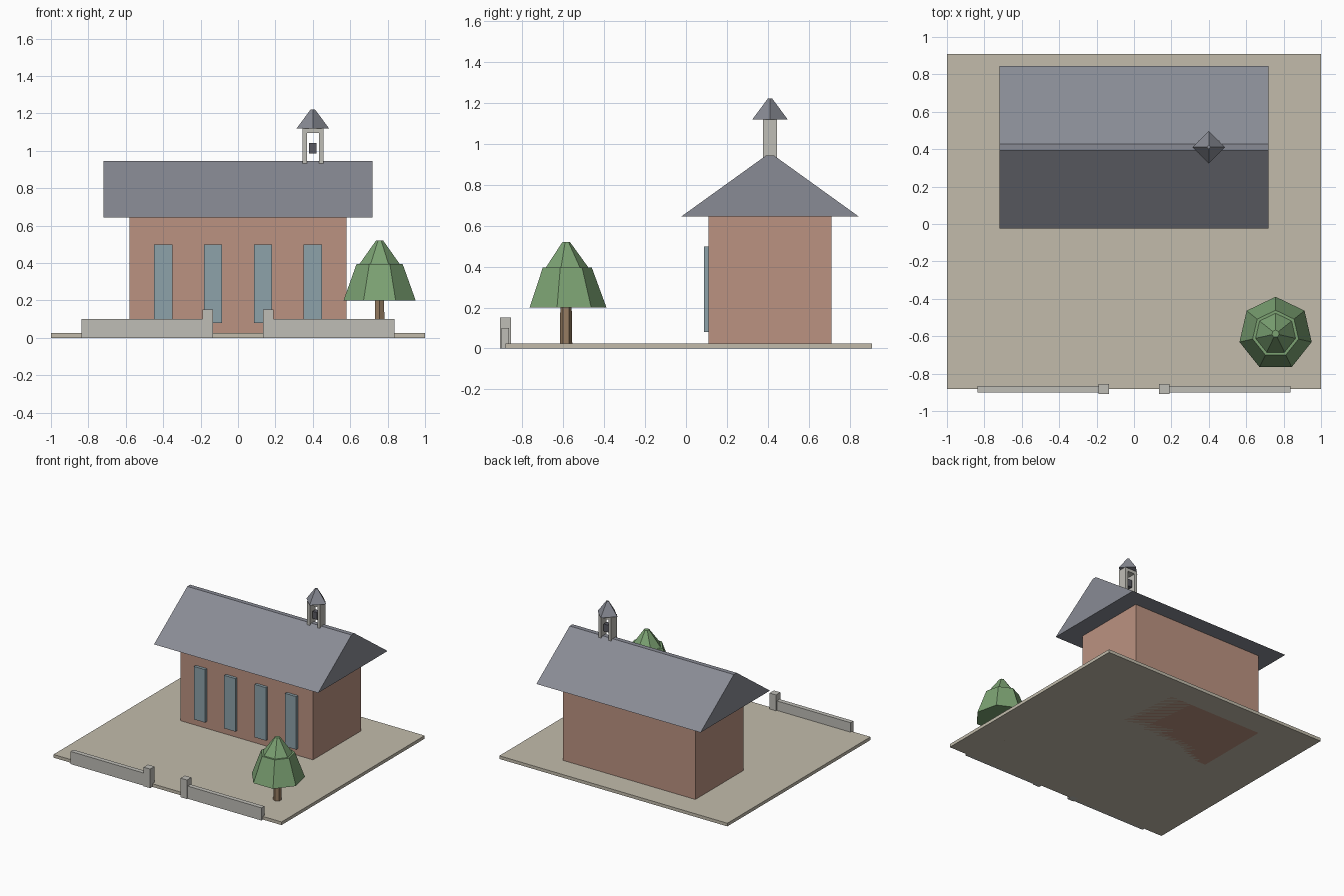
import bpy, bmesh

if "Cube" in bpy.data.objects:
    bpy.data.objects.remove(bpy.data.objects["Cube"])


def material(name, rgb):
    m = bpy.data.materials.new(name)
    m.diffuse_color = (*rgb, 1)
    m.use_nodes = True
    m.node_tree.nodes["Principled BSDF"].inputs["Base Color"].default_value = m.diffuse_color
    return m


BRICK = material("brick", (0.50, 0.29, 0.22))
SLATE = material("slate", (0.25, 0.26, 0.30))
GLASS = material("glass", (0.27, 0.36, 0.40))
PAVING = material("paving", (0.54, 0.50, 0.41))
STONE = material("stone", (0.52, 0.51, 0.47))
BARK = material("bark", (0.30, 0.20, 0.12))
LEAF = material("leaf", (0.20, 0.36, 0.17))
IRON = material("iron", (0.10, 0.10, 0.12))


def finish(name, bm, mat):
    bmesh.ops.recalc_face_normals(bm, faces=bm.faces)
    mesh = bpy.data.meshes.new(name)
    bm.to_mesh(mesh)
    bm.free()
    mesh.materials.append(mat)
    obj = bpy.data.objects.new(name, mesh)
    bpy.context.collection.objects.link(obj)
    return obj


def box(name, x, y, z, mat):
    """Box from (min, max) pairs."""
    bm = bmesh.new()
    bmesh.ops.create_cube(bm, size=1)
    for v in bm.verts:
        v.co = [a + (b - a) * (c + 0.5) for (a, b), c in zip((x, y, z), v.co)]
    return finish(name, bm, mat)


def frustum(name, x, y, z, r1, r2, sides, mat):
    """Faceted cone between the heights in z, one corner towards +y."""
    bm = bmesh.new()
    bmesh.ops.create_cone(bm, cap_ends=True, segments=sides, radius1=r1,
                          radius2=r2, depth=z[1] - z[0])
    bmesh.ops.translate(bm, verts=bm.verts, vec=(x, y, (z[0] + z[1]) / 2))
    return finish(name, bm, mat)


def around(c, width):
    return (c - width / 2, c + width / 2)


CY = 0.411  # centre line of the building

# Yard and building
box("yard", (-1, 1), (-0.883, 0.91), (0, 0.025), PAVING)
box("hall_walls", (-0.58, 0.58), around(CY, 0.6), (0, 0.645), BRICK)

# Gable roof with a narrow flat ridge
bm = bmesh.new()
profile = [(-0.435, 0.645), (0.435, 0.645), (0.018, 0.945), (-0.018, 0.945)]
end = bm.faces.new([bm.verts.new((-0.72, CY + y, z)) for y, z in profile])
out = bmesh.ops.extrude_face_region(bm, geom=[end], use_keep_orig=True)["geom"]
bmesh.ops.translate(bm, vec=(1.44, 0, 0),
                    verts=[g for g in out if isinstance(g, bmesh.types.BMVert)])
finish("roof", bm, SLATE)

# Front windows
for i in range(4):
    box(f"window_{i + 1}", around(-0.4 + i * 0.8 / 3, 0.098), (0.088, 0.125),
        (0.08, 0.5), GLASS)

# Belfry: two posts, lintel, bell and pyramid cap
BX = 0.4
for side, s in (("left", -1), ("right", 1)):
    box(f"belfry_post_{side}", around(BX + s * 0.044, 0.024), around(CY, 0.07),
        (0.92, 1.097), STONE)
box("belfry_lintel", around(BX, 0.112), around(CY, 0.07), (1.095, 1.121), STONE)
box("bell", around(BX, 0.04), around(CY, 0.04), (0.985, 1.043), IRON)
frustum("belfry_cap", BX, CY, (1.12, 1.222), 0.087, 0.011, 4, SLATE)

# Boundary wall and gate pillars
for side, s in (("left", -1), ("right", 1)):
    box(f"fence_wall_{side}", sorted((s * 0.165, s * 0.837)),
        around(-0.884, 0.036), (0, 0.1), STONE)
    box(f"gate_pillar_{side}", around(s * 0.162, 0.057),
        around(-0.883, 0.054), (0, 0.151), STONE)

# Tree
TX, TY = 0.757, -0.587
frustum("tree_trunk", TX, TY, (0, 0.25), 0.031, 0.027, 6, BARK)
frustum("tree_crown_lower", TX, TY, (0.2, 0.396), 0.198, 0.126, 7, LEAF)
frustum("tree_crown_upper", TX, TY, (0.39, 0.52), 0.114, 0.02, 7, LEAF)
